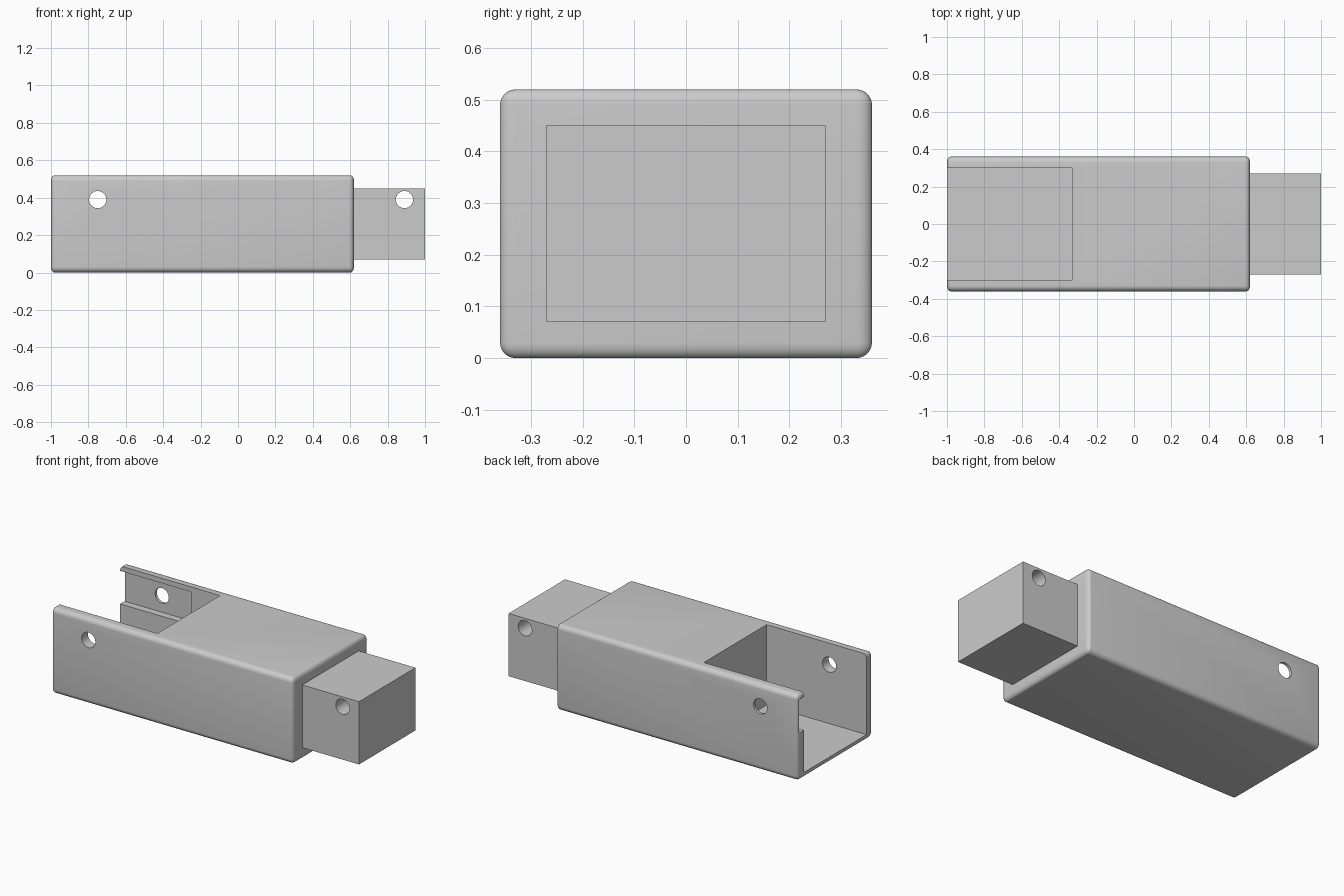
import bpy, bmesh, math
from mathutils import Matrix, Vector

old = bpy.data.objects.get("Cube")
if old:
    bpy.data.objects.remove(old, do_unlink=True)

# Single grey material
GREY = (0.6, 0.6, 0.6, 1)
grey = bpy.data.materials.new("plain_grey")
grey.use_nodes = True
grey.diffuse_color = GREY
grey.node_tree.nodes["Principled BSDF"].inputs["Base Color"].default_value = GREY


def finish(name, bm):
    mesh = bpy.data.meshes.new(name)
    bm.to_mesh(mesh)
    bm.free()
    obj = bpy.data.objects.new(name, mesh)
    bpy.context.collection.objects.link(obj)
    return obj


def box(name, low, high, round_x=0, round_yz=0):
    """Box between two corners, with optional rounded edges tighter along x."""
    bm = bmesh.new()
    low, high = Vector(low), Vector(high)
    size = high - low
    stretch = round_yz / round_x if round_x else 1
    bmesh.ops.create_cube(bm, size=1)
    bmesh.ops.scale(bm, vec=(size.x * stretch, size.y, size.z), verts=bm.verts)
    if round_x:
        bmesh.ops.bevel(bm, geom=bm.edges[:], offset=round_yz, segments=6,
                        profile=0.5, affect='EDGES')
        bmesh.ops.scale(bm, vec=(1 / stretch, 1, 1), verts=bm.verts)
    bmesh.ops.translate(bm, vec=(low + high) / 2, verts=bm.verts)
    return finish(name, bm)


def pin_hole(name, x, z):
    """Cylinder along y used to drill a cross hole."""
    bm = bmesh.new()
    turn = Matrix.Translation((x, 0, z)) @ Matrix.Rotation(math.pi / 2, 4, 'X')
    bmesh.ops.create_cone(bm, cap_ends=True, segments=32, radius1=0.046,
                          radius2=0.046, depth=1, matrix=turn)
    return finish(name, bm)


def carve(obj, cutters):
    """Subtract the cutters, then shade smooth with sharp edges kept."""
    bpy.ops.object.select_all(action='DESELECT')
    bpy.context.view_layer.objects.active = obj
    obj.select_set(True)
    for cutter in cutters:
        mod = obj.modifiers.new("cut", 'BOOLEAN')
        mod.operation = 'DIFFERENCE'
        mod.solver = 'EXACT'
        mod.object = cutter
        bpy.ops.object.modifier_apply(modifier=mod.name)
        bpy.data.objects.remove(cutter, do_unlink=True)
    obj.data.materials.clear()
    obj.data.materials.append(grey)
    bpy.ops.object.shade_smooth_by_angle(angle=math.radians(30))


# Sleeve: rounded block, open socket at one end, recess in the back wall
sleeve = box("sleeve", (-1, -0.36, 0), (0.62, 0.36, 0.52), 0.02, 0.03)
carve(sleeve, [
    box("socket_cutter", (-1.2, -0.3, 0.033), (-0.33, 0.3, 0.7)),
    box("recess_cutter", (-1.2, 0.2, 0.29), (-0.525, 0.343, 0.49)),
    pin_hole("socket_hole_cutter", -0.75, 0.39),
])

# Plug: sharp block with a matching cross hole
plug = box("plug", (0.62, -0.27, 0.07), (1, 0.27, 0.45))
carve(plug, [pin_hole("plug_hole_cutter", 0.89, 0.39)])
